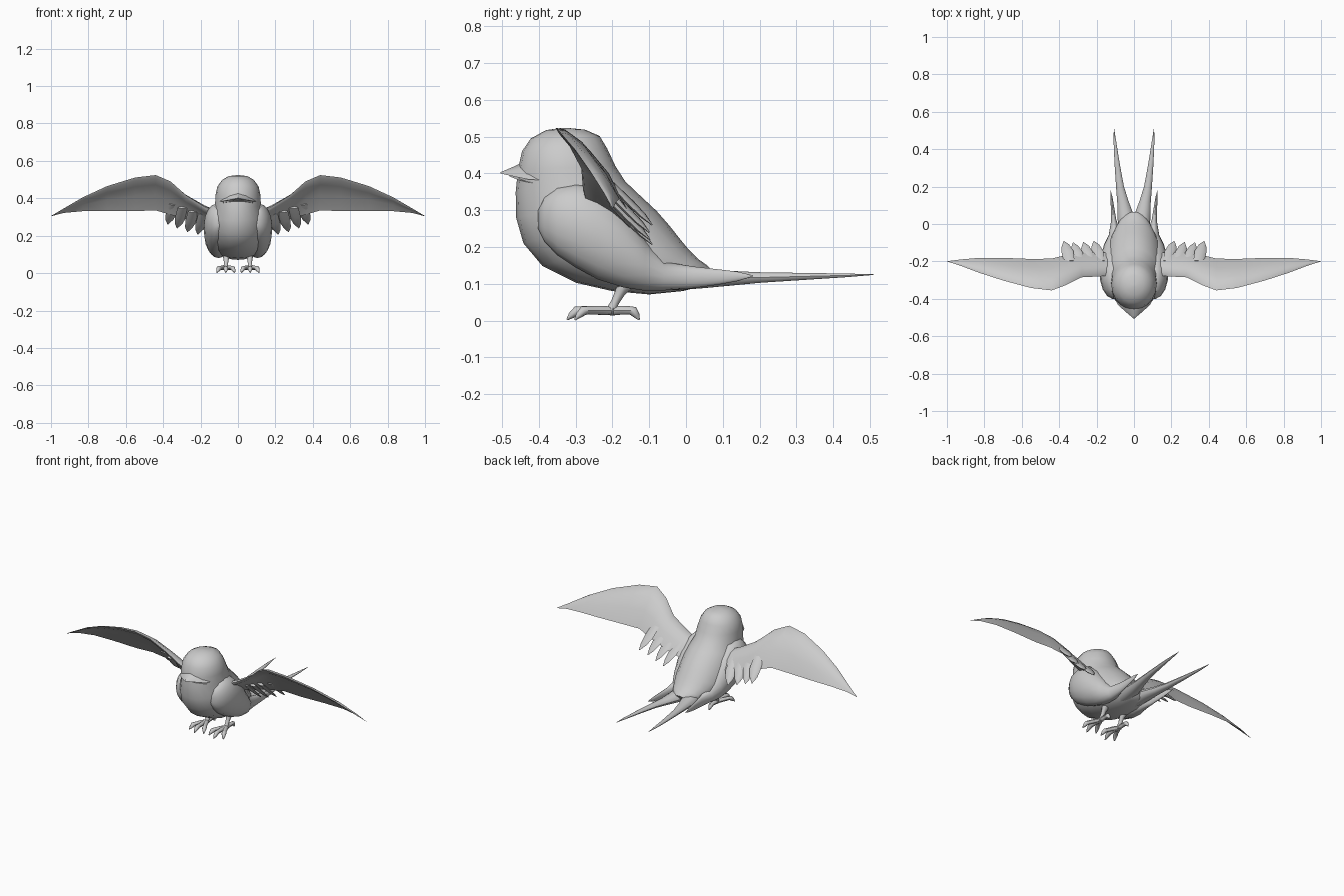
import bpy, bmesh, math
from mathutils import Vector as V

mat = bpy.data.materials.new("plain grey")
mat.diffuse_color = (0.6, 0.6, 0.6, 1)


def loft(name, rings, mirror=False, angle=45):
    """Skin a list of equal-length point rings and close both ends."""
    bm = bmesh.new()
    loops = [[bm.verts.new(p) for p in r] for r in rings]
    n = len(loops[0])
    for a, b in zip(loops, loops[1:]):
        for i in range(n):
            j = (i + 1) % n
            bm.faces.new((a[i], a[j], b[j], b[i]))
    bm.faces.new(loops[0])
    bm.faces.new(loops[-1])
    bmesh.ops.remove_doubles(bm, verts=bm.verts, dist=0.0004)
    bmesh.ops.recalc_face_normals(bm, faces=bm.faces)
    me = bpy.data.meshes.new(name)
    bm.to_mesh(me)
    bm.free()
    ob = bpy.data.objects.new(name, me)
    bpy.context.collection.objects.link(ob)
    me.materials.append(mat)
    bpy.ops.object.select_all(action='DESELECT')
    ob.select_set(True)
    bpy.context.view_layer.objects.active = ob
    bpy.ops.object.shade_smooth_by_angle(angle=math.radians(angle))
    if mirror:
        ob.modifiers.new("mirror", 'MIRROR').use_mirror_merge = False
    return ob


def ellipse(c, u, v, n=16):
    c, u, v = V(c), V(u), V(v)
    return [c + u * math.cos(t) + v * math.sin(t)
            for t in (2 * math.pi * i / n for i in range(n))]


def tube(name, pts, n=8, mirror=True):
    """pts: (x, y, z, half width, half height) along a path."""
    rings = []
    for i, p in enumerate(pts):
        a, b = pts[max(i - 1, 0)], pts[min(i + 1, len(pts) - 1)]
        d = (V(b[:3]) - V(a[:3])).normalized()
        side = d.cross(V((0, 0, 1))).normalized()
        rings.append(ellipse(p[:3], side * p[3], side.cross(d) * p[4], n))
    return loft(name, rings, mirror)


# Head and body: (breast y, z, back y, z, half width)
body = [(-.335, .524, -.325, .524, .008), (-.38, .518, -.275, .519, .05),
        (-.422, .495, -.235, .502, .085), (-.446, .46, -.214, .467, .11),
        (-.457, .41, -.192, .42, .121), (-.463, .35, -.165, .378, .122),
        (-.462, .28, -.125, .34, .14), (-.442, .21, -.08, .298, .15),
        (-.39, .148, -.045, .258, .15), (-.3, .103, -.015, .22, .145),
        (-.2, .08, .01, .19, .125), (-.1, .071, .035, .166, .1),
        (-.01, .08, .055, .152, .07), (.03, .09, .065, .143, .035)]
loft("body", [ellipse((0, (a + c) / 2, (b + d) / 2), (w, 0, 0),
                      (0, (c - a) / 2, (d - b) / 2), 20)
              for a, b, c, d, w in body])

# Beak: upper wedge over a thin lower one
for name, secs in {
    "upper_beak": [(-.40, .382, .45, .1), (-.43, .384, .437, .088),
                   (-.465, .391, .42, .05), (-.505, .4, .403, .003)],
    "lower_beak": [(-.40, .372, .388, .095), (-.43, .376, .389, .08),
                   (-.455, .382, .392, .045), (-.48, .392, .395, .004)],
}.items():
    loft(name, [[V((-w, y, lo)), V((0, y, lo)), V((w, y, lo)),
                 V((w * .6, y, lo + (hi - lo) * .65)), V((0, y, hi)),
                 V((-w * .6, y, lo + (hi - lo) * .65))]
                for y, lo, hi, w in secs], angle=35)

# Flank pads that run back to a point: (y, z low, z high, centre x, half thickness)
pads = [(-.402, .25, .3, .105, .008), (-.385, .215, .335, .108, .035),
        (-.35, .178, .362, .11, .057), (-.3, .145, .372, .111, .07),
        (-.24, .112, .362, .111, .073), (-.17, .09, .3, .11, .068),
        (-.11, .081, .22, .105, .055), (-.06, .082, .16, .1, .035),
        (.02, .088, .147, .108, .014), (.09, .098, .139, .115, .009),
        (.14, .107, .133, .12, .006), (.182, .12, .123, .126, .001)]
loft("flank_pad", [ellipse((x, y, (a + b) / 2), (t, 0, 0), (0, 0, (b - a) / 2))
                   for y, a, b, x, t in pads], True)

# Forked tail
tube("tail_prong", [(.03, -.1, .12, .045, .04), (.04, -.02, .117, .046, .036),
                    (.046, .05, .115, .042, .028), (.06, .12, .115, .03, .021),
                    (.075, .2, .117, .021, .015), (.09, .32, .12, .014, .01),
                    (.102, .44, .123, .007, .005), (.107, .51, .125, .001, .001)], 10)

# Wings: (x, leading y, z, trailing y, z, thickness)
wing = [(.10, -.27, .32, -.16, .24, .03), (.18, -.28, .355, -.15, .26, .03),
        (.28, -.285, .418, -.155, .29, .026), (.36, -.325, .49, -.165, .312, .024),
        (.44, -.355, .524, -.185, .335, .022), (.55, -.342, .511, -.187, .332, .02),
        (.7, -.302, .465, -.181, .332, .016), (.83, -.26, .405, -.181, .331, .012),
        (.93, -.222, .345, -.19, .322, .007), (1.0, -.2, .305, -.199, .304, .001)]
rings = []
for x, ly, lz, ty, tz, t in wing:
    le, te = V((x, ly, lz)), V((x, ty, tz))
    chord = te - le
    up = V((0, -chord.z, chord.y)).normalized()
    camber = chord.length * .07
    prof = [(0, 0), (.08, .5), (.3, .6), (.6, .4), (1, 0),
            (.6, -.2), (.3, -.35), (.08, -.4)]
    rings.append([le + chord * s + up * (h * t + camber * 4 * s * (1 - s))
                  for s, h in prof])
loft("wing", rings, True)

# Inner trailing feathers on each wing
for i, (x, y, z) in enumerate([(.375, -.092, .26), (.325, -.1, .24),
                               (.27, -.098, .22), (.215, -.092, .207)]):
    tube(f"wing_feather_{i + 1}",
         [(x - .03, y - .11, z + .11, .028, .008), (x - .02, y - .06, z + .06, .032, .009),
          (x - .008, y - .025, z + .025, .022, .007), (x, y, z, .002, .002)], 8)

# Legs and feet
tube("leg", [(.062, -.165, .1, .022, .022), (.063, -.18, .075, .014, .014),
             (.064, -.193, .05, .011, .011), (.065, -.205, .025, .014, .014)])
for name, dx, dy in [("inner_toe", -.048, -.1), ("middle_toe", 0, -.122),
                     ("outer_toe", .048, -.1), ("rear_toe", 0, .075)]:
    tube(name, [(.065 + dx * f, -.202 + dy * f, z, r, r)
                for f, z, r in [(-.08, .026, .012), (.35, .028, .012), (.65, .028, .011),
                                (.78, .026, .013), (.9, .014, .009), (1, .002, .002)]])
